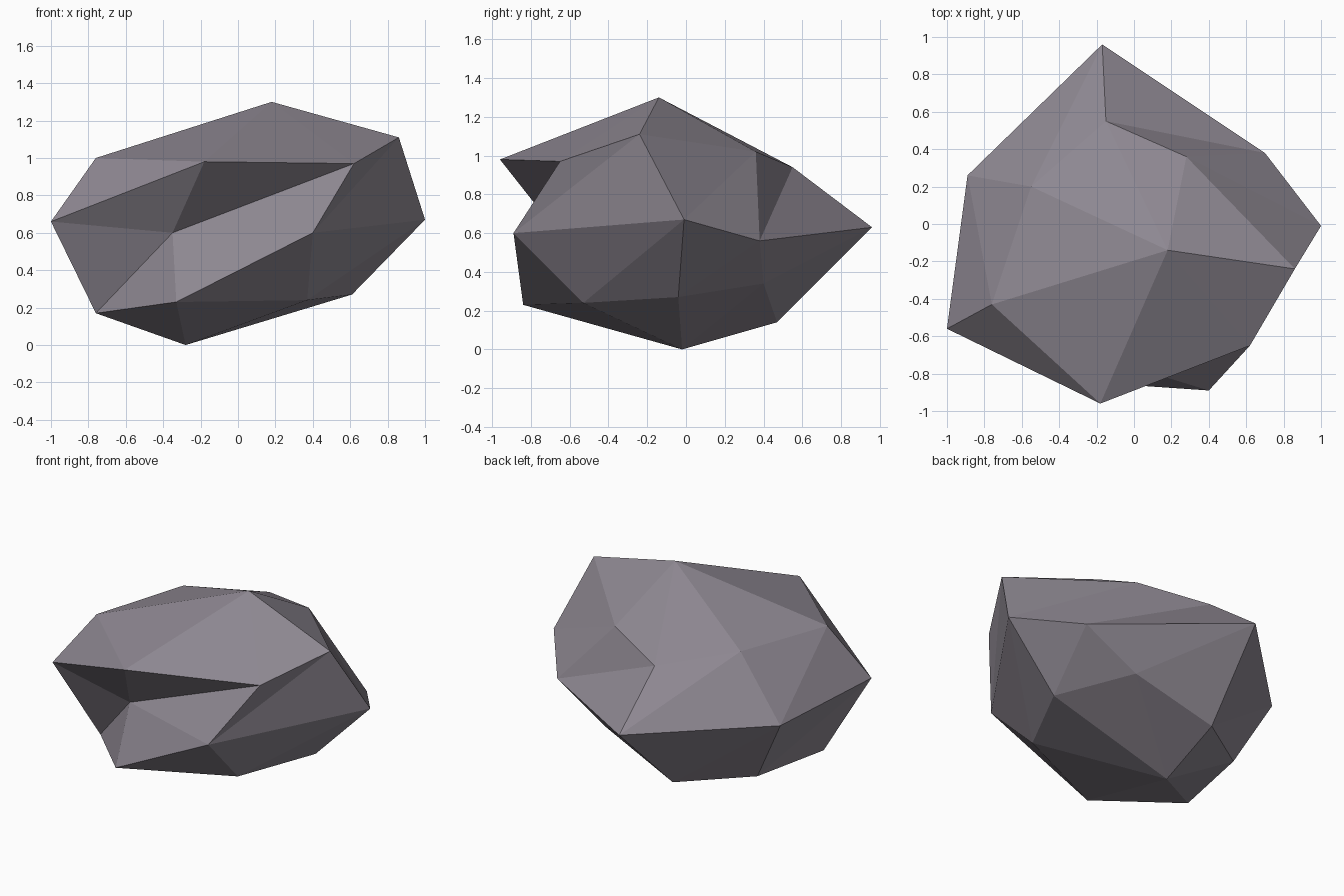
import bpy, bmesh

if "Cube" in bpy.data.objects:
    bpy.data.objects.remove(bpy.data.objects["Cube"])

# Low-poly boulder: a bottom point, three irregular seven-sided rings, a top point
BOTTOM, TOP = (-0.28, -0.02, 0.0), (0.18, -0.14, 1.30)
RINGS = [
    # lower ring
    [(0.61, -0.04, 0.27), (0.32, 0.40, 0.34), (-0.23, 0.47, 0.14), (-0.655, 0.17, 0.18),
     (-0.76, -0.39, 0.17), (-0.33, -0.84, 0.23), (0.37, -0.53, 0.24)],
    # widest ring
    [(1.0, -0.01, 0.67), (0.70, 0.38, 0.56), (-0.17, 0.96, 0.63), (-0.89, 0.26, 0.62),
     (-1.0, -0.56, 0.66), (-0.35, -0.66, 0.60), (0.40, -0.89, 0.60)],
    # upper ring
    [(0.86, -0.24, 1.11), (0.28, 0.36, 1.02), (-0.15, 0.55, 0.94), (-0.55, 0.20, 1.01),
     (-0.76, -0.43, 1.0), (-0.18, -0.96, 0.98), (0.62, -0.65, 0.97)],
]

stone = bpy.data.materials.new("grey_stone")
stone.diffuse_color = (0.27, 0.245, 0.285, 1)
stone.use_nodes = True
stone.node_tree.nodes["Principled BSDF"].inputs["Base Color"].default_value = stone.diffuse_color

bm = bmesh.new()
bottom, top = bm.verts.new(BOTTOM), bm.verts.new(TOP)
rings = [[bm.verts.new(p) for p in ring] for ring in RINGS]
n = len(rings[0])
for i in range(n):
    j = (i + 1) % n
    # fans to the two points
    bm.faces.new((bottom, rings[0][j], rings[0][i]))
    bm.faces.new((top, rings[2][i], rings[2][j]))
    # side bands, each panel folded along the same diagonal
    for low, high in zip(rings, rings[1:]):
        bm.faces.new((low[i], low[j], high[j]))
        bm.faces.new((low[i], high[j], high[i]))
bmesh.ops.recalc_face_normals(bm, faces=bm.faces)

mesh = bpy.data.meshes.new("boulder")
bm.to_mesh(mesh)
bm.free()
mesh.materials.append(stone)
boulder = bpy.data.objects.new("boulder", mesh)
bpy.context.collection.objects.link(boulder)
